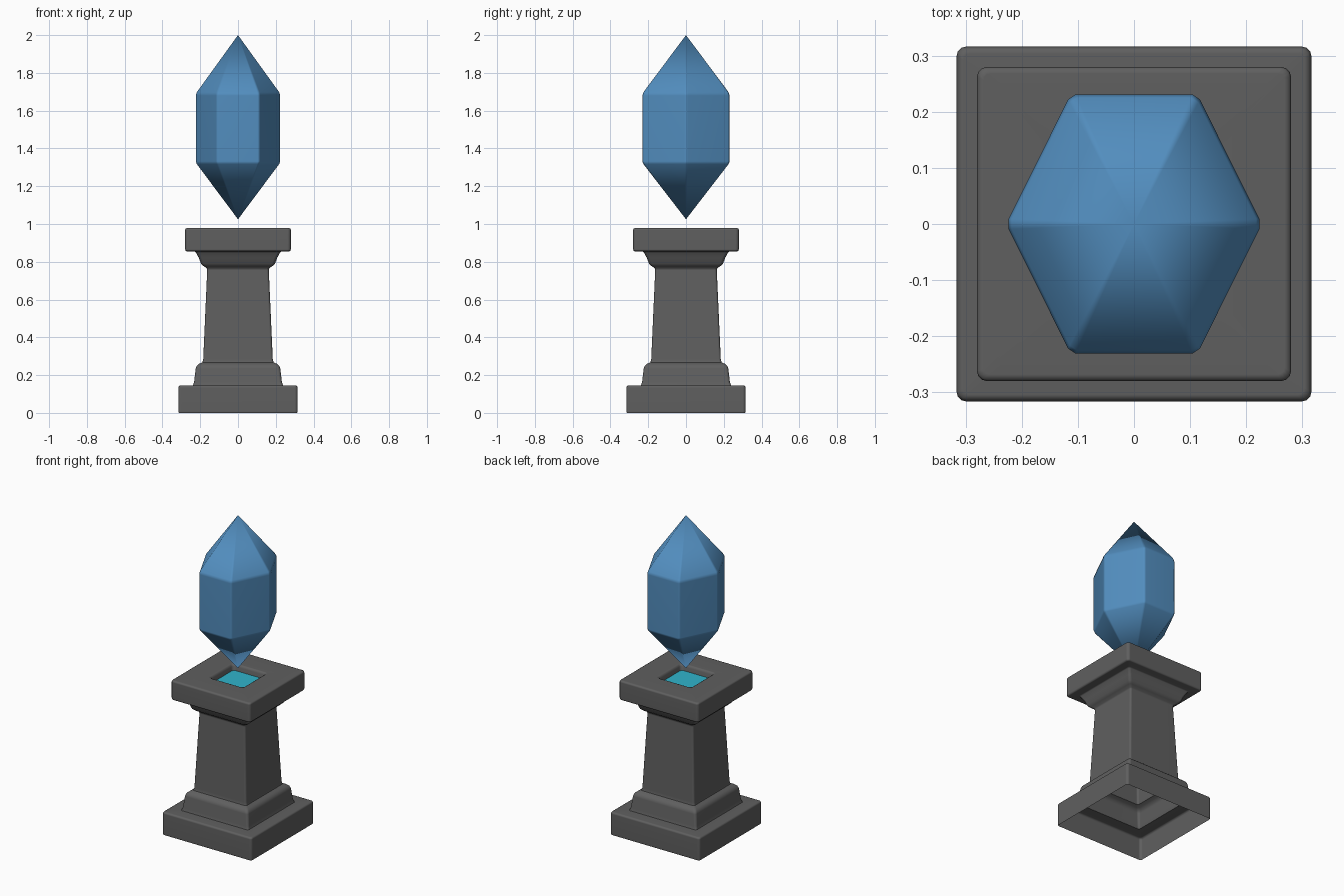
import bpy, bmesh, math

if "Cube" in bpy.data.objects:
    bpy.data.objects.remove(bpy.data.objects["Cube"])


def material(name, rgb):
    m = bpy.data.materials.new(name)
    m.diffuse_color = (*rgb, 1.0)
    m.use_nodes = True
    m.node_tree.nodes["Principled BSDF"].inputs["Base Color"].default_value = m.diffuse_color
    return m


STONE = material("dark_stone", (0.115, 0.115, 0.115))
CRYSTAL = material("blue_crystal", (0.085, 0.27, 0.52))
GLOW = material("cyan_glow", (0.03, 0.46, 0.60))


def loft(name, rings, mat, cap_end=False, tips=None):
    """Skin a stack of equal-length rings, with optional pointed ends."""
    bm = bmesh.new()
    rows = [[bm.verts.new(p) for p in r] for r in rings]
    n = len(rows[0])
    for a, b in zip(rows, rows[1:]):
        for i in range(n):
            j = (i + 1) % n
            bm.faces.new((a[i], a[j], b[j], b[i]))
    if cap_end:
        bm.faces.new(rows[-1])
    if tips:
        low, high = (bm.verts.new((0, 0, z)) for z in tips)
        for i in range(n):
            j = (i + 1) % n
            bm.faces.new((rows[0][j], rows[0][i], low))
            bm.faces.new((rows[-1][i], rows[-1][j], high))
    mesh = bpy.data.meshes.new(name)
    bm.to_mesh(mesh)
    bm.free()
    mesh.materials.append(mat)
    ob = bpy.data.objects.new(name, mesh)
    bpy.context.collection.objects.link(ob)
    # Soft narrow bevels around flat main faces
    bpy.context.view_layer.objects.active = ob
    ob.select_set(True)
    bpy.ops.object.shade_smooth_by_angle(angle=math.radians(50))
    ob.select_set(False)
    wn = ob.modifiers.new("weighted_normals", 'WEIGHTED_NORMAL')
    wn.keep_sharp = True
    return ob


def rounded_square(half, z, r, steps=3):
    pts = []
    for q in range(4):
        cx = (half - r) * (1 if q in (0, 3) else -1)
        cy = (half - r) * (1 if q in (0, 1) else -1)
        for s in range(steps + 1):
            a = math.pi / 2 * (q + s / steps)
            pts.append((cx + r * math.cos(a), cy + r * math.sin(a), z))
    return pts


# Pedestal: hollow shell, open underneath (half width, height, corner radius)
profile = [
    (0.313, 0.0, 0.012), (0.316, 0.008, 0.016),
    (0.316, 0.134, 0.016), (0.312, 0.142, 0.015), (0.304, 0.146, 0.012),  # plinth
    (0.238, 0.146, 0.012), (0.232, 0.165, 0.014), (0.224, 0.235, 0.016),  # foot
    (0.218, 0.250, 0.016), (0.206, 0.260, 0.014), (0.188, 0.268, 0.012),
    (0.184, 0.285, 0.012), (0.163, 0.755, 0.012),                         # shaft
    (0.166, 0.767, 0.012), (0.182, 0.777, 0.014), (0.196, 0.790, 0.016),  # neck
    (0.207, 0.820, 0.016), (0.222, 0.848, 0.014), (0.228, 0.855, 0.012),
    (0.270, 0.855, 0.012), (0.277, 0.858, 0.015), (0.280, 0.866, 0.018),  # cap
    (0.280, 0.968, 0.018), (0.277, 0.976, 0.016), (0.268, 0.980, 0.012),
    (0.127, 0.980, 0.020), (0.119, 0.976, 0.020), (0.114, 0.966, 0.020),  # socket
    (0.108, 0.935, 0.020),
]
loft("pedestal", [rounded_square(*p) for p in profile], STONE)

# Glowing floor of the socket
loft("socket_floor", [rounded_square(0.111, 0.936, 0.02),
                      rounded_square(0.111, 0.942, 0.02)], GLOW, cap_end=True)


# Floating crystal: six-sided prism with narrow bevels and two points
def hexagon(scale, z, cut=0.04):
    corners = [(0.228, 0), (0.113, 0.231), (-0.113, 0.231),
               (-0.228, 0), (-0.113, -0.231), (0.113, -0.231)]
    pts = []
    for i, (x, y) in enumerate(corners):
        for nx, ny in (corners[i - 1], corners[(i + 1) % 6]):
            pts.append(((x + (nx - x) * cut) * scale,
                        (y + (ny - y) * cut) * scale, z))
    return pts


loft("crystal", [hexagon(0.975, 1.317), hexagon(1.0, 1.332),
                 hexagon(1.0, 1.680), hexagon(0.975, 1.698)],
     CRYSTAL, tips=(1.025, 2.0))
